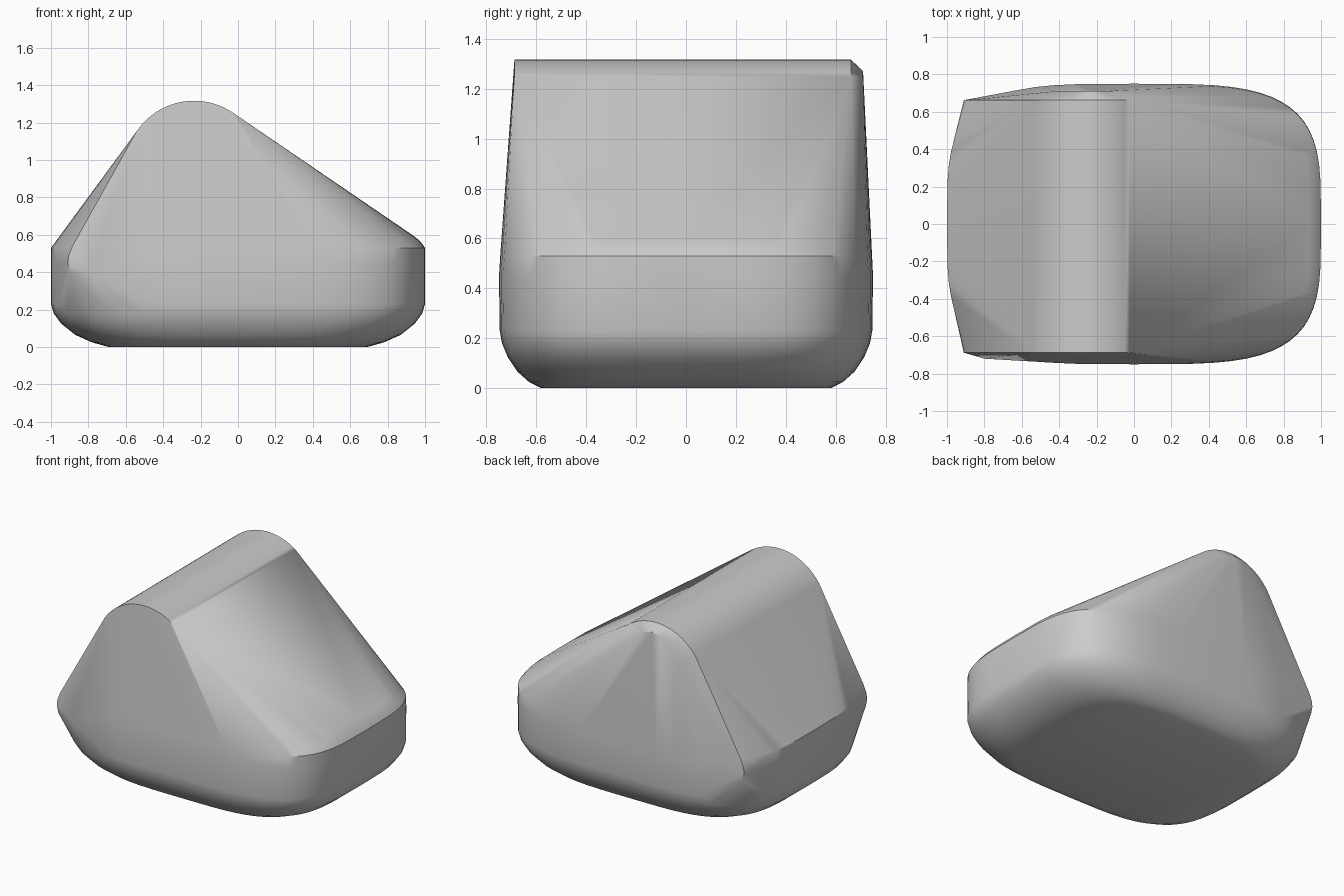
import bpy, bmesh, math

if "Cube" in bpy.data.objects:
    bpy.data.objects.remove(bpy.data.objects["Cube"])

bm = bmesh.new()


def add(x, y, z):
    bm.verts.new((x, y, z))


def ring(a, b, z, right_only=False, n=3.8, steps=64):
    """Superellipse outline at height z."""
    for i in range(steps):
        t = 2 * math.pi * i / steps
        c, s = math.cos(t), math.sin(t)
        if right_only and c < 0.3:
            continue
        add(a * math.copysign(abs(c) ** (2 / n), c),
            b * math.copysign(abs(s) ** (2 / n), s), z)


# Rounded cushion base: (half width, half depth, height)
for a, b, z in [(0.69, 0.58, 0.0), (0.78, 0.63, 0.025), (0.87, 0.675, 0.065),
                (0.945, 0.715, 0.125), (0.985, 0.738, 0.18),
                (1.0, 0.747, 0.23), (1.0, 0.75, 0.45), (1.0, 0.745, 0.53)]:
    ring(a, b, z)
# Softened shoulder on the long slope side
ring(0.975, 0.72, 0.565, right_only=True)
ring(0.94, 0.695, 0.594, right_only=True)

# Rounded ridge running front to back, with its lower left corners
CX, TOP, R = -0.235, 1.317, 0.37
for y in (-0.688, 0.662):
    for i in range(21):
        t = math.radians(-56 + 91 * i / 20)
        add(CX + R * math.sin(t), y, TOP - R + R * math.cos(t))
    for x, z in [(-0.885, 0.54), (-0.905, 0.49), (-0.91, 0.45), (-0.9, 0.40)]:
        add(x, y, z)
# Front lower corner fullness
add(-0.8, -0.72, 0.40)
# Bevel behind the back ridge end
for x, z in [(-0.42, 1.12), (-0.30, 1.25), (-0.235, 1.27), (-0.16, 1.25)]:
    add(x, 0.71, z)

# Wrap everything in one convex skin
bmesh.ops.convex_hull(bm, input=bm.verts[:])
bmesh.ops.delete(bm, geom=[v for v in bm.verts if not v.link_faces], context='VERTS')
bmesh.ops.dissolve_limit(bm, angle_limit=0.002, verts=bm.verts[:], edges=bm.edges[:])
bmesh.ops.recalc_face_normals(bm, faces=bm.faces[:])

mesh = bpy.data.meshes.new("wedge_body")
bm.to_mesh(mesh)
bm.free()
body = bpy.data.objects.new("wedge_body", mesh)
bpy.context.collection.objects.link(body)

grey = bpy.data.materials.new("light grey")
grey.diffuse_color = (0.6, 0.6, 0.6, 1)
grey.use_nodes = True
grey.node_tree.nodes["Principled BSDF"].inputs["Base Color"].default_value = grey.diffuse_color
mesh.materials.append(grey)

bpy.context.view_layer.objects.active = body
body.select_set(True)
bpy.ops.object.shade_smooth_by_angle(angle=math.radians(30))
